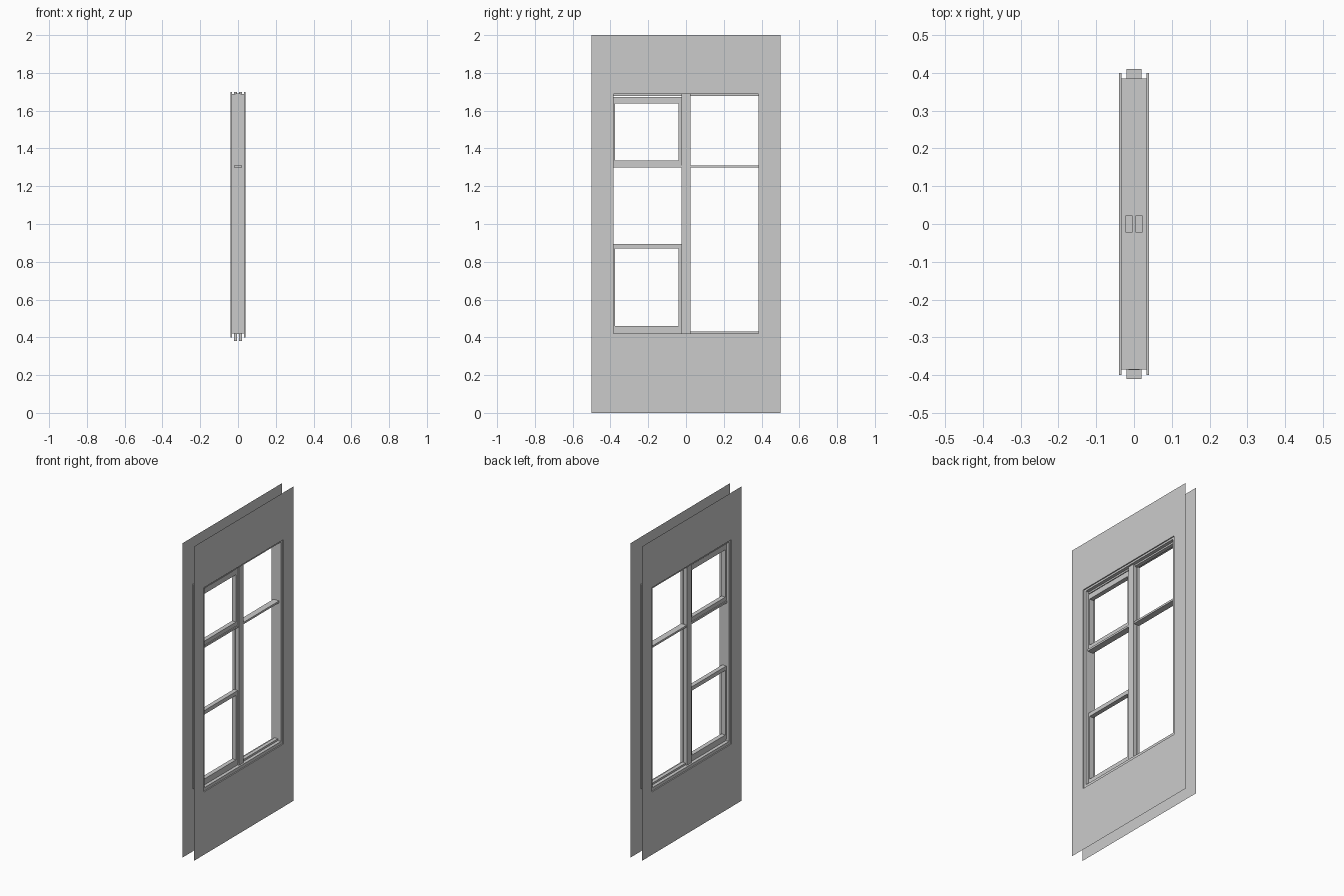
import bpy, bmesh

if "Cube" in bpy.data.objects:
    bpy.data.objects.remove(bpy.data.objects["Cube"])

X_WALL, X_STEP = 0.04, 0.033
HOLE = (-0.40, 0.40, 0.40, 1.70)       # y0, y1, z0, z1
LINING = (-0.385, 0.385, 0.42, 1.688)
PANEL = (-0.5, 0.5, 0.0, 2.0)


def finish(name, bm, fix=True):
    if fix:
        bmesh.ops.recalc_face_normals(bm, faces=bm.faces)
    mesh = bpy.data.meshes.new(name)
    bm.to_mesh(mesh)
    bm.free()
    ob = bpy.data.objects.new(name, mesh)
    bpy.context.collection.objects.link(ob)
    return ob


def loops(name, rings, closed=False):
    """Join rectangular rings (x, rect) with strips of quads."""
    bm = bmesh.new()
    vs = [[bm.verts.new((x, y, z)) for y, z in
           ((r[0], r[2]), (r[1], r[2]), (r[1], r[3]), (r[0], r[3]))]
          for x, r in rings]
    pairs = list(zip(vs, vs[1:]))
    if closed:
        pairs.append((vs[-1], vs[0]))
    for a, b in pairs:
        for i in range(4):
            j = (i + 1) % 4
            bm.faces.new((a[i], a[j], b[j], b[i]))
    return finish(name, bm)


def box(name, x, y, z):
    bm = bmesh.new()
    bmesh.ops.create_cube(bm, size=1)
    for v in bm.verts:
        v.co = [r[0] if c < 0 else r[1] for c, r in zip(v.co, (x, y, z))]
    return finish(name, bm)


def sash(name, outer, inner, d=0.014):
    loops(name, [(-d, outer), (d, outer), (d, inner), (-d, inner)], True)


# Thin wall skins with the window opening, and the stepped lining between them
loops("wall_and_lining", [
    (X_WALL, PANEL), (X_WALL, HOLE), (X_STEP, HOLE), (X_STEP, LINING),
    (-X_STEP, LINING), (-X_STEP, HOLE), (-X_WALL, HOLE), (-X_WALL, PANEL)])

# Central mullion: two faces with a recessed core
for side, name in ((-1, "mullion_back"), (1, "mullion_front")):
    box(name, sorted((side * 0.004, side * 0.022)), (-0.0225, 0.0225), (0.38, 1.70))
box("mullion_core", (-0.004, 0.004), (-0.018, 0.018), (0.42, 1.69))

# Transom running through both jambs
box("transom", (-0.02, 0.02), (-0.41, 0.41), (1.299, 1.311))

# Slim beads along sill and head
box("sill_bead", (-0.012, 0.012), (-0.385, 0.385), (0.418, 0.432))
box("head_bead", (-0.012, 0.012), (-0.385, 0.385), (1.678, 1.69))

# Opening sashes in the left bay
sash("upper_sash", (-0.387, -0.022, 1.309, 1.672), (-0.375, -0.04, 1.337, 1.638))
sash("lower_sash", (-0.387, -0.022, 0.43, 0.895), (-0.375, -0.04, 0.46, 0.87))
